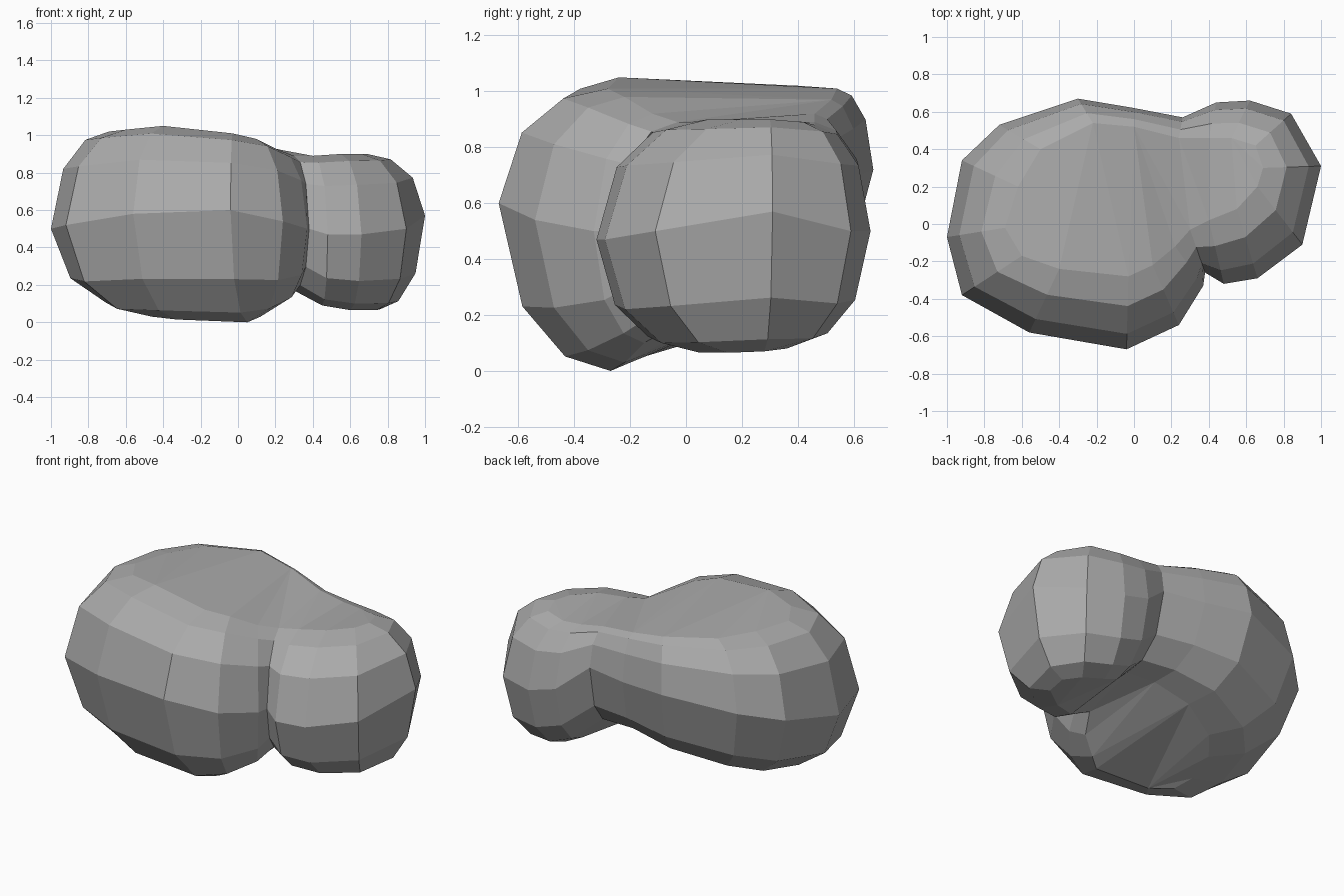
import bpy, bmesh
from math import cos, sin, radians
from mathutils import Vector

if "Cube" in bpy.data.objects:
    bpy.data.objects.remove(bpy.data.objects["Cube"])

# Outline of the two-lobed boulder at its waist, counter-clockwise from the front
waist = [(-.04, -.67, .6), (.24, -.54, .54), (.37, -.33, .5), (.38, -.26, .5),
         (.48, -.32, .47), (.66, -.29, .47), (.9, -.11, .5), (1, .31, .57),
         (.84, .59, .5), (.62, .66, .5), (.44, .65, .55), (.26, .57, .7),
         (0, .62, .7), (-.3, .67, .72), (-.72, .53, .66), (-.92, .34, .6),
         (-1, -.07, .5), (-.92, -.38, .52), (-.56, -.58, .58)]
# Edge of the crown, dipping in the saddle between the lobes
crown = [(-.03, -.28, 1.01), (.1, -.22, .98), (.22, -.12, .92), (.3, -.03, .89),
         (.4, .02, .89), (.55, .08, .9), (.66, .2, .9), (.69, .3, .9),
         (.65, .42, .89), (.52, .46, .88), (.4, .46, .89), (.24, .46, .92),
         (0, .52, .97), (-.22, .54, 1.01), (-.5, .4, 1.02), (-.62, .2, 1.02),
         (-.69, -.02, 1.02), (-.6, -.17, 1.03), (-.4, -.24, 1.05)]
# Edge of the underside, raised in the hollow between the lobes
base = [(.05, -.27, 0), (.12, -.22, .03), (.23, -.15, .1), (.3, -.03, .17),
        (.45, -.01, .09), (.6, .05, .065), (.74, .15, .065), (.76, .28, .07),
        (.68, .36, .08), (.55, .4, .1), (.44, .38, .15), (.3, .3, .28),
        (.1, .3, .29), (-.15, .3, .24), (-.38, .2, .17), (-.48, .08, .12),
        (-.51, -.1, .07), (-.46, -.2, .03), (-.33, -.27, .015)]


def rounded_ring(bm, edge, degrees):
    """Ring on the elliptical curve running from the waist to a cap edge."""
    c, s = cos(radians(degrees)), sin(radians(degrees))
    ring = []
    for m, e in zip(map(Vector, waist), map(Vector, edge)):
        p = e + (m - e) * c
        p.z = m.z + (e.z - m.z) * s
        ring.append(bm.verts.new(p))
    return ring


# Loft the rings and close both ends
bm = bmesh.new()
rings = [rounded_ring(bm, base, a) for a in (90, 66, 38)]
rings += [rounded_ring(bm, crown, a) for a in (0, 38, 66, 90)]
n = len(waist)
for low, high in zip(rings, rings[1:]):
    for i in range(n):
        j = (i + 1) % n
        bm.faces.new((low[i], low[j], high[j], high[i]))
caps = [bm.faces.new(rings[0][::-1]), bm.faces.new(rings[-1])]
bmesh.ops.triangulate(bm, faces=caps, ngon_method='BEAUTY')
bmesh.ops.recalc_face_normals(bm, faces=bm.faces[:])

mesh = bpy.data.meshes.new("boulder")
bm.to_mesh(mesh)
bm.free()
bpy.context.collection.objects.link(bpy.data.objects.new("boulder", mesh))

# Dark grey stone
stone = bpy.data.materials.new("stone")
stone.diffuse_color = (.41, .41, .41, 1)
stone.use_nodes = True
stone.node_tree.nodes["Principled BSDF"].inputs["Base Color"].default_value = stone.diffuse_color
mesh.materials.append(stone)
